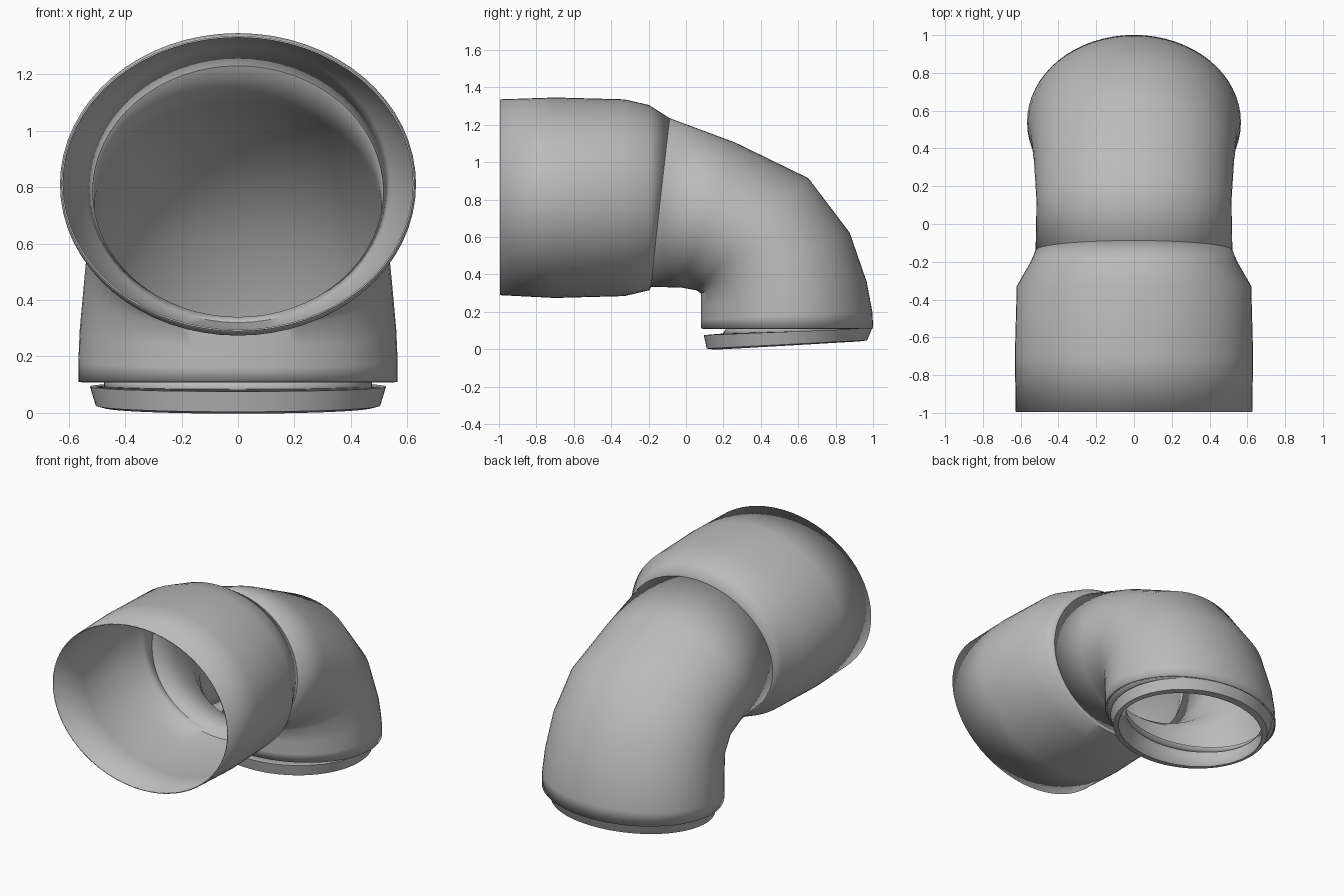
import bpy, bmesh, math
from mathutils import Vector

cube = bpy.data.objects.get("Cube")
if cube:
    bpy.data.objects.remove(cube, do_unlink=True)

SEGMENTS = 64

grey = bpy.data.materials.new("plain_grey")
grey.use_nodes = True
colour = (0.5, 0.5, 0.5, 1)
grey.diffuse_color = colour
bsdf = grey.node_tree.nodes["Principled BSDF"]
bsdf.inputs["Base Color"].default_value = colour
bsdf.inputs["Roughness"].default_value = 0.6


def loft(name, sections, flat_ring=None):
    """Skin elliptical rings; each is (outer y, outer z, inner y, inner z, half width)."""
    bm = bmesh.new()
    rings = []
    for oy, oz, iy, iz, width in sections:
        outer, inner = Vector((0, oy, oz)), Vector((0, iy, iz))
        centre, half = (outer + inner) / 2, (outer - inner) / 2
        ring = []
        for i in range(SEGMENTS):
            a = math.tau * i / SEGMENTS
            ring.append(bm.verts.new(centre + half * math.sin(a)
                                     + Vector((width * math.cos(a), 0, 0))))
        rings.append(ring)
    flat = []
    for r, (a, b) in enumerate(zip(rings, rings[1:])):
        for i in range(SEGMENTS):
            j = (i + 1) % SEGMENTS
            face = bm.faces.new((a[i], a[j], b[j], b[i]))
            face.smooth = True
            if r == flat_ring and (i < 2 or i >= SEGMENTS - 2):
                flat.append(face)
    bm.normal_update()
    for face in flat:
        face.smooth = False
    mesh = bpy.data.meshes.new(name)
    bm.to_mesh(mesh)
    bm.free()
    mesh.set_sharp_from_angle(angle=math.radians(42))
    mesh.materials.append(grey)
    obj = bpy.data.objects.new(name, mesh)
    bpy.context.collection.objects.link(obj)
    # Thin wall, grown towards the inside of the pipe
    wall = obj.modifiers.new("wall", 'SOLIDIFY')
    wall.thickness = 0.006
    wall.offset = -1
    return obj


# Wide socket, with a small flat patch on one side of its taper
loft("socket", [
    (-0.995, 1.33, -0.995, 0.295, 0.62),
    (-0.70, 1.34, -0.70, 0.28, 0.625),
    (-0.33, 1.33, -0.33, 0.29, 0.615),
    (-0.20, 1.30, -0.20, 0.32, 0.54),
    (-0.09, 1.23, -0.19, 0.34, 0.515),
], flat_ring=2)

# Bent pipe, turning from the socket down to the outlet
loft("elbow", [
    (-0.09, 1.23, -0.19, 0.34, 0.515),
    (0.26, 1.10, -0.02, 0.335, 0.51),
    (0.65, 0.91, 0.06, 0.32, 0.525),
    (0.87, 0.62, 0.085, 0.30, 0.54),
    (0.96, 0.36, 0.085, 0.23, 0.555),
    (0.99, 0.20, 0.085, 0.16, 0.56),
    (0.995, 0.11, 0.085, 0.11, 0.56),
])

# Recessed neck under the elbow
loft("neck", [
    (0.99, 0.113, 0.09, 0.113, 0.555),
    (0.95, 0.113, 0.22, 0.113, 0.47),
    (0.95, 0.10, 0.20, 0.078, 0.47),
])

# Tilted, tapered lip
loft("lip", [
    (0.95, 0.10, 0.20, 0.078, 0.47),
    (0.99, 0.108, 0.10, 0.072, 0.52),
    (0.965, 0.052, 0.115, 0.008, 0.50),
    (0.93, 0.046, 0.15, 0.003, 0.48),
    (0.94, 0.098, 0.21, 0.076, 0.46),
])
